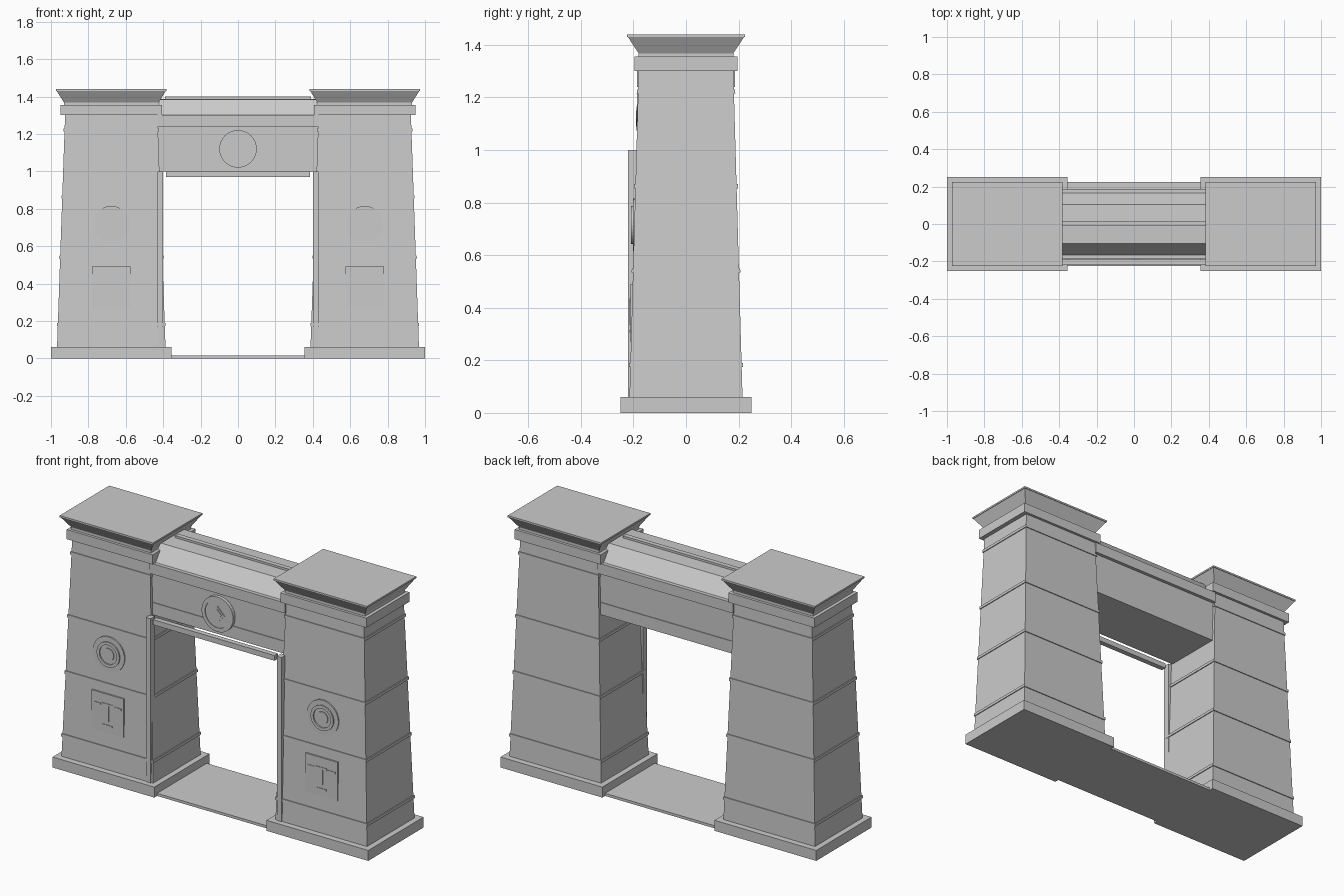
import bpy, bmesh, math
from mathutils import Matrix

old = bpy.data.objects.get("Cube")
if old:
    bpy.data.objects.remove(old, do_unlink=True)

stone = bpy.data.materials.new("grey_stone")
stone.use_nodes = True
COLOUR = (0.6, 0.6, 0.6, 1)
stone.diffuse_color = COLOUR
stone.node_tree.nodes["Principled BSDF"].inputs["Base Color"].default_value = COLOUR

CX = 0.6775            # tower centre
BASE_Z, TOP_Z = 0.06, 1.30


def finish(name, bm):
    bmesh.ops.recalc_face_normals(bm, faces=bm.faces)
    mesh = bpy.data.meshes.new(name)
    bm.to_mesh(mesh)
    bm.free()
    mesh.materials.append(stone)
    obj = bpy.data.objects.new(name, mesh)
    bpy.context.collection.objects.link(obj)
    return obj


def stack(name, levels, cx=0):
    """Rectangular sections (half width, half depth, z) joined into a solid."""
    bm = bmesh.new()
    rings = [[bm.verts.new((cx + sx * w, sy * d, z))
              for sx, sy in ((-1, -1), (1, -1), (1, 1), (-1, 1))]
             for w, d, z in levels]
    for a, b in zip(rings, rings[1:]):
        for i in range(4):
            j = (i + 1) % 4
            bm.faces.new((a[i], a[j], b[j], b[i]))
    bm.faces.new(rings[0][::-1])
    bm.faces.new(rings[-1])
    return finish(name, bm)


def box(name, x, y, z):
    bm = bmesh.new()
    bmesh.ops.create_cube(bm, size=1)
    for v in bm.verts:
        v.co = [lo + (c + 0.5) * (hi - lo) for c, (lo, hi) in zip(v.co, (x, y, z))]
    return finish(name, bm)


def disc(name, x, z, r, back, front, sides=32):
    bm = bmesh.new()
    turn = Matrix.Translation((x, (back + front) / 2, z)) @ Matrix.Rotation(math.pi / 2, 4, 'X')
    bmesh.ops.create_cone(bm, cap_ends=True, segments=sides, radius1=r, radius2=r,
                          depth=back - front, matrix=turn)
    return finish(name, bm)


def ring(name, x, z, inner, outer, back, front, sides=32):
    bm = bmesh.new()
    loops = []
    for i in range(sides):
        a = 2 * math.pi * i / sides
        loops.append([bm.verts.new((x + r * math.cos(a), y, z + r * math.sin(a)))
                      for r, y in ((inner, back), (outer, back), (outer, front), (inner, front))])
    for i in range(sides):
        a, b = loops[i], loops[(i + 1) % sides]
        for k in range(4):
            m = (k + 1) % 4
            bm.faces.new((a[k], a[m], b[m], b[k]))
    return finish(name, bm)


def shaft_size(z, grow=0):
    t = (z - BASE_Z) / (TOP_Z - BASE_Z)
    return 0.29 - 0.043 * t + grow, 0.215 - 0.035 * t + grow, z


for side, sign in (("right", -1), ("left", 1)):
    cx = sign * CX
    # Tower: plinth, battered shaft, thin courses, collar and flared cap
    stack(side + "_plinth", [(0.3225, 0.25, 0), (0.3225, 0.25, BASE_Z)], cx)
    stack(side + "_shaft", [shaft_size(BASE_Z), shaft_size(TOP_Z)], cx)
    for i, z in enumerate((0.19, 0.55, 0.87, 1.23)):
        stack(f"{side}_course_{i}", [shaft_size(z - 0.016, 0.005), shaft_size(z, 0.005)], cx)
    stack(side + "_collar", [(0.272, 0.195, TOP_Z), (0.272, 0.195, 1.355)], cx)
    stack(side + "_cap", [(0.253, 0.18, 1.355), (0.253, 0.18, 1.368),
                          (0.292, 0.221, 1.43), (0.295, 0.224, 1.43),
                          (0.295, 0.224, 1.44)], cx)

    # Round emblem
    disc(side + "_emblem_disc", cx, 0.715, 0.1, -0.17, -0.202)
    ring(side + "_emblem_ring", cx, 0.715, 0.055, 0.072, -0.19, -0.209)
    disc(side + "_emblem_boss", cx, 0.715, 0.035, -0.19, -0.207)

    # Square relief panel with a T and dashes
    box(side + "_panel", (cx - 0.102, cx + 0.102), (-0.212, -0.19), (0.27, 0.49))
    marks = {"stem": (0, 0.38, 0.008, 0.045), "bar": (0, 0.43, 0.035, 0.006),
             "eye_a": (-0.065, 0.425, 0.022, 0.005), "eye_b": (0.065, 0.425, 0.022, 0.005),
             "mouth": (0, 0.31, 0.03, 0.005)}
    for part, (x, z, w, h) in marks.items():
        box(f"{side}_panel_{part}", (cx + x - w, cx + x + w), (-0.215, -0.21), (z - h, z + h))

    # Door jamb
    x0, x1 = sorted((sign * 0.40, sign * 0.43))
    box(side + "_jamb", (x0, x1), (-0.22, -0.18), (BASE_Z, 1.0))

# Threshold and door head bar
box("threshold", (-0.37, 0.37), (-0.225, 0.225), (0, 0.015))
box("door_head_bar", (-0.385, 0.385), (-0.22, -0.19), (0.97, 1.0))

# Lintel with a lower fascia, projecting ledge and sloped roof
stack("lintel", [(0.45, 0.168, 1.0), (0.45, 0.168, 1.25)])
stack("lintel_fascia", [(0.45, 0.172, 1.0), (0.45, 0.172, 1.07)])
stack("lintel_ledge", [(0.43, 0.187, 1.24), (0.43, 0.187, 1.30)])
stack("lintel_roof", [(0.42, 0.165, 1.30), (0.42, 0.103, 1.385), (0.42, 0.015, 1.388)])
box("roof_ridge", (-0.39, 0.39), (-0.012, 0.015), (1.38, 1.40))

# Central medallion
disc("medallion_disc", 0, 1.12, 0.1, -0.15, -0.183)
ring("medallion_rim", 0, 1.12, 0.078, 0.1, -0.17, -0.187)
disc("medallion_diamond", 0, 1.12, 0.045, -0.17, -0.188, 4)
disc("medallion_diamond_core", 0, 1.12, 0.03, -0.17, -0.191, 4)
